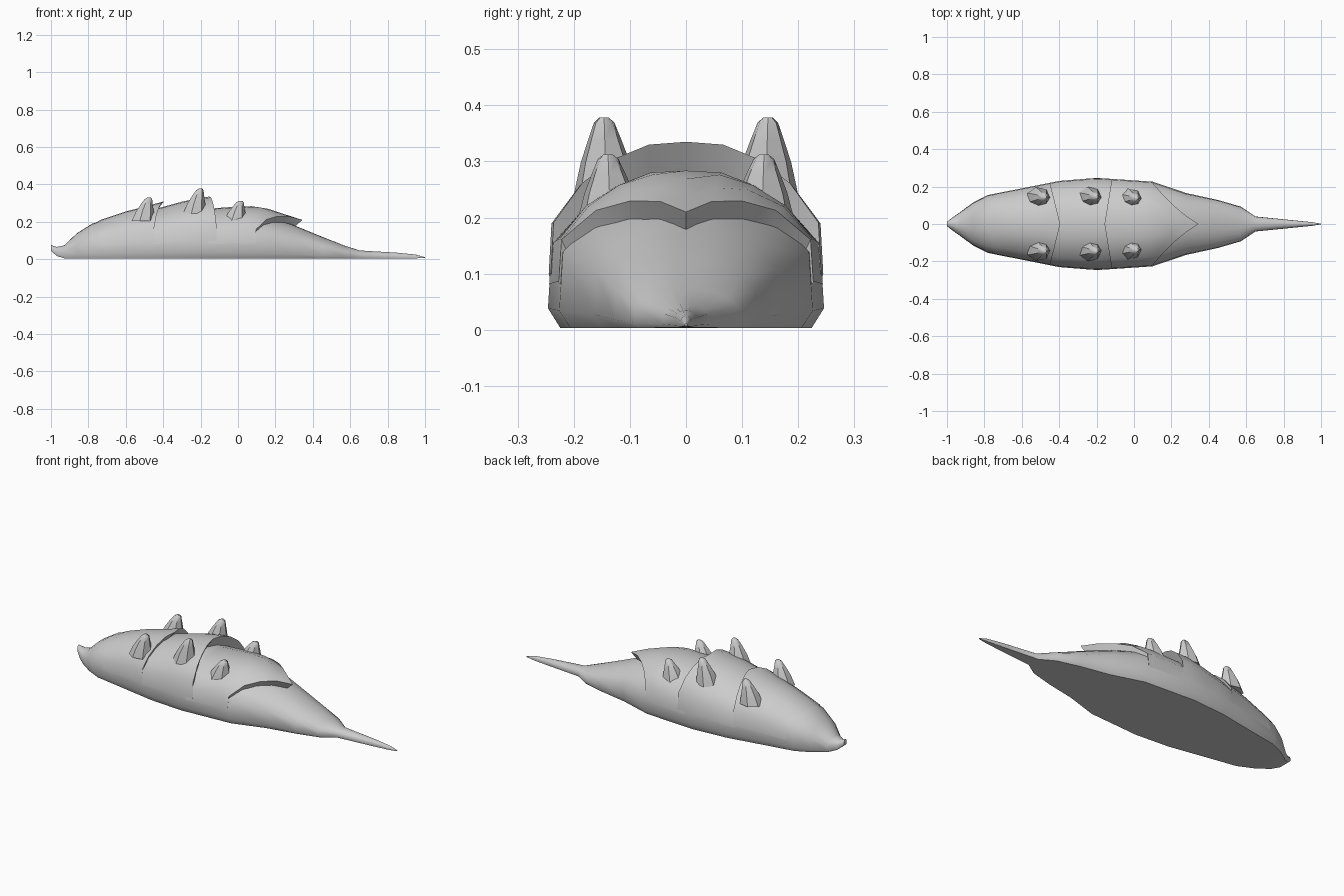
import bpy, bmesh, math

if "Cube" in bpy.data.objects:
    bpy.data.objects.remove(bpy.data.objects["Cube"])

# body stations: x, half width, bottom, top
BODY = [(-1, .012, .045, .076), (-.97, .035, .018, .066), (-.93, .063, .005, .074),
        (-.86, .115, .004, .14), (-.78, .155, .003, .19), (-.6, .19, .003, .245),
        (-.4, .23, .003, .27), (-.2, .246, .003, .275), (.1, .226, .003, .24),
        (.28, .165, .003, .19), (.45, .128, .003, .12), (.57, .093, .003, .073),
        (.65, .04, .004, .047), (.85, .02, .004, .035), (.95, .01, .005, .025),
        (1, .002, .007, .011)]
# half cross-section as fractions of half width and height, from side to crest
ARCH = [(.99, .3), (.97, .57), (.76, .78), (.52, .91), (.27, .985), (0, 1)]


def interp(table, x):
    for a, b in zip(table, table[1:]):
        if x <= b[0]:
            return a[1] + (b[1] - a[1]) * (x - a[0]) / (b[0] - a[0])
    return table[-1][1]


def mesh_rows(name, rows, closed=False):
    bm = bmesh.new()
    vs = [[bm.verts.new(p) for p in r] for r in rows]
    n = len(vs[0])
    for a, b in zip(vs, vs[1:]):
        for i in range(n if closed else n - 1):
            j = (i + 1) % n
            bm.faces.new((a[i], b[i], b[j], a[j]))
    if closed:
        bm.faces.new(vs[0])
        bm.faces.new(vs[-1][::-1])
    bmesh.ops.recalc_face_normals(bm, faces=bm.faces)
    if not closed and sum(f.normal.z for f in bm.faces) < 0:
        bmesh.ops.reverse_faces(bm, faces=bm.faces)
    me = bpy.data.meshes.new(name)
    bm.to_mesh(me)
    bm.free()
    ob = bpy.data.objects.new(name, me)
    bpy.context.collection.objects.link(ob)
    bpy.context.view_layer.objects.active = ob
    bpy.ops.object.select_all(action='DESELECT')
    ob.select_set(True)
    bpy.ops.object.shade_smooth_by_angle(angle=math.radians(40))
    return ob


# low body with snout and tail
half = [(.91, 0), (1, .13)] + ARCH[1:]
ring = half + [(-y, z) for y, z in half[-2::-1]]
mesh_rows("body", [[(x, w * fy, b + (h - b) * fz) for fy, fz in ring]
                   for x, w, b, h in BODY], closed=True)

# overlapping back plates: start and end x at the crest and at the sides, crest heights
WIDTH = [(s[0], s[1]) for s in BODY]
PLATES = [
    ("front_plate", (-.80, -.395), (-.74, -.45),
     [(-.85, .145), (-.75, .205), (-.6, .256), (-.5, .28), (-.4, .31)]),
    ("middle_plate", (-.44, -.155), (-.46, -.115),
     [(-.48, .26), (-.4, .28), (-.3, .308), (-.16, .335)]),
    ("rear_plate", (-.20, .345), (-.16, .09),
     [(-.2, .265), (-.1, .275), (.05, .285), (.13, .28), (.22, .25), (.345, .21)]),
]
arch = ARCH + [(-y, z) for y, z in ARCH[-2::-1]]
for name, crest, side, top in PLATES:
    rows = []
    steps = 6
    for k in range(steps + 2):
        t = min(k / steps, 1)
        xc = crest[0] + (crest[1] - crest[0]) * t
        xs = side[0] + (side[1] - side[0]) * t
        row = []
        for fy, fz in arch:
            x = xc + (xs - xc) * abs(fy)
            y, z = interp(WIDTH, x) * fy * 1.012, interp(top, x) * fz
            if k > steps:       # lip folded under the rear edge
                x, y, z = x - .05 + .04 * abs(fy), y * .93, z * .8
            row.append((x, y, z))
        rows.append(row)
    mesh_rows(name, rows)

# three pairs of blunt flared horns: x, y, base z, tip z
for label, x0, y0, z0, z1 in [("front", -.49, .14, .205, .33),
                              ("middle", -.215, .142, .245, .378),
                              ("rear", .0, .135, .20, .312)]:
    for s, tag in ((1, "left"), (-1, "right")):
        rows = []
        for f, r, dx in [(0, .065, -.02), (.4, .05, -.01), (.7, .034, 0),
                         (.93, .021, .01), (1, .010, .014)]:
            rows.append([(x0 + dx + r * math.cos(a), s * (y0 + .004 * f) + r * .9 * math.sin(a),
                          z0 + (z1 - z0) * f)
                         for a in [math.tau * i / 7 for i in range(7)]])
        mesh_rows(f"{label}_horn_{tag}", rows, closed=True)
